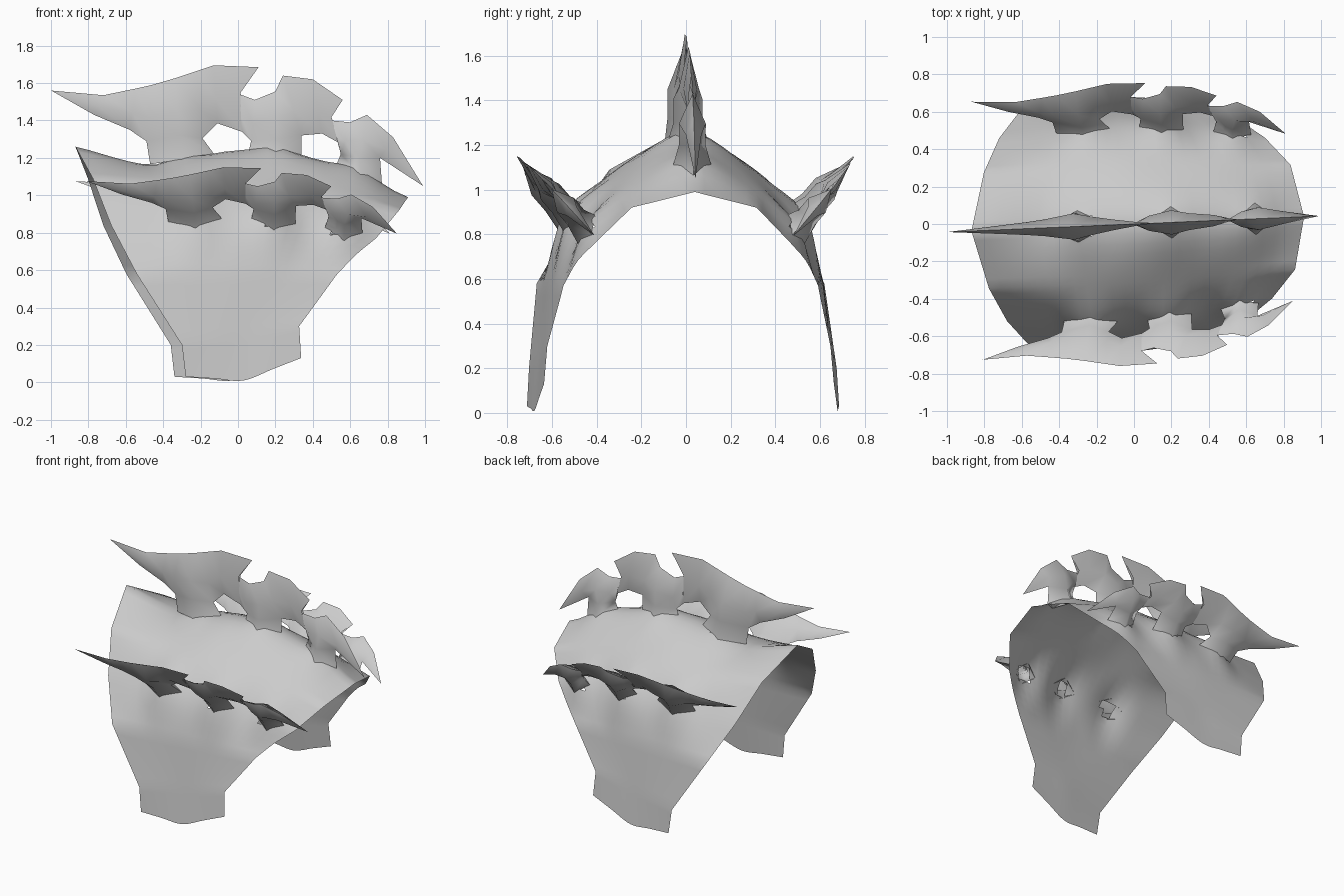
import bpy, bmesh, math
from mathutils import Vector
from mathutils.bvhtree import BVHTree

if "Cube" in bpy.data.objects:
    bpy.data.objects.remove(bpy.data.objects["Cube"])

TURN = 0.043  # slight yaw of the whole piece

mat = bpy.data.materials.new("pale_grey")
mat.diffuse_color = (0.6, 0.6, 0.6, 1)
mat.use_nodes = True
mat.node_tree.nodes["Principled BSDF"].inputs["Base Color"].default_value = mat.diffuse_color


def finish(bm, name):
    me = bpy.data.meshes.new(name)
    bm.to_mesh(me)
    bm.free()
    ob = bpy.data.objects.new(name, me)
    bpy.context.collection.objects.link(ob)
    me.materials.append(mat)
    ob.rotation_euler.z = TURN
    bpy.ops.object.select_all(action='DESELECT')
    ob.select_set(True)
    bpy.context.view_layer.objects.active = ob
    bpy.ops.object.shade_smooth_by_angle(angle=math.radians(85))


# Shell outline from the crown down one flank: left edge, middle, right edge
LEFT = [(-.87, 0, 1.26), (-.79, .31, 1.09), (-.70, .49, .84),
        (-.57, .645, .58), (-.33, .69, .20), (-.31, .70, .03)]
MIDDLE = [(0, 1.24), (.31, 1.09), (.52, .86), (.615, .58), (.655, .25), (.68, .01)]
RIGHT = [(.91, 0, .99), (.85, .28, .92), (.72, .43, .77),
         (.50, .57, .57), (.30, .635, .30), (.31, .65, .13)]


def row(i):
    k = abs(i)
    a, m, b = Vector(LEFT[k]), Vector((0, *MIDDLE[k])), Vector(RIGHT[k])
    p, q = a.lerp(m, .5), m.lerp(b, .52)
    crown = max(0, 1 - m.y / .6)
    p.z -= .09 * crown ** 2  # dip ahead of the flared rim
    q.z += .07 * crown
    pts = [a, p, m, q, b]
    for v in pts:
        v.y *= 1 if i >= 0 else -1
    return pts


def spline(p, i, f):
    """Smooth interpolation through control points p in span i."""
    a, b = p[i], p[i + 1]
    m0 = (b - p[i - 1]) / 2 if i > 0 else b - a
    m1 = (p[i + 2] - a) / 2 if i + 2 < len(p) else b - a
    return (a * (2*f**3 - 3*f*f + 1) + m0 * (f**3 - 2*f*f + f)
            + b * (3*f*f - 2*f**3) + m1 * (f**3 - f*f))


def frame(side):
    """Placement of a crest: (x, height, thickness) to space."""
    if side == 0:
        return lambda x, h, t: Vector((x, t, h))

    def place(x, h, t):
        d = (h - 1.695) * .73
        return Vector((x * .84, side * (.755 + d * .655 + t * .63), 1.15 + d * .755 - t * .55))
    return place


# Legs of each crest: (centre x, half width)
LEGS = [(-.30, .17), (.20, .14), (.65, .12)]
N = 6
strips = [row(i) for i in range(-5, 6)]
grid = []
for r in range(10):
    for k in range(N + (r == 9)):
        f = k / N
        ctrl = []
        for c in range(5):
            col = [s[c] for s in strips]
            straight = r in (0, 1, 8, 9) or c in (0, 4)  # angular rims
            ctrl.append(col[r].lerp(col[r + 1], f) if straight else spline(col, r, f))
        grid.append([spline(ctrl, j // N, (j % N) / N) if j < 4 * N else ctrl[4]
                     for j in range(4 * N + 1)])

# Pull the shell outward around every leg
for side in (0, 1, -1):
    P = frame(side)
    up = (P(0, 2, 0) - P(0, 1, 0)).normalized()
    for cx, w in LEGS:
        foot = P(cx, 1.2 if cx < .5 else 1.12, 0)
        for line in grid:
            for p in line:
                d = p - foot
                flat = d - up * d.dot(up)
                e = math.hypot(flat.x / .18, flat.yz.length / .27)
                if e < 1 and d.length < .35:
                    p += up * (.06 if side else .045) * (1 - e) ** 1.5

bm = bmesh.new()
vs = [[bm.verts.new(p) for p in line] for line in grid]
for a, b in zip(vs, vs[1:]):
    for j in range(4 * N):
        bm.faces.new((a[j], a[j + 1], b[j + 1], b[j]))
bm.normal_update()
tree = BVHTree.FromBMesh(bm)

# Open the shell beneath the hollow legs
doomed = set()
for side in (0, 1, -1):
    P = frame(side)
    o = P(0, 1.2, 0)
    up = (P(0, 2, 0) - P(0, 1, 0)).normalized()
    across = Vector((1, 0, 0)).cross(up)
    for f in bm.faces:
        c = f.calc_center_median()
        if abs((c - o).dot(up)) < .2:
            for cx, w in LEGS:
                if abs(c.x - P(cx, 1.2, 0).x) / w + abs((c - o).dot(across)) / .08 < .6:
                    doomed.add(f)
bmesh.ops.delete(bm, geom=list(doomed), context='FACES')
finish(bm, "shell")

# Crest columns: upper edge x, height, lower edge x, height, half thickness
FRONT_BLADE = [(-1, 1.56, -1, 1.56, 0), (-.72, 1.535, -.77, 1.43, .02),
               (-.55, 1.57, -.58, 1.35, .035), (-.46, 1.59, -.49, 1.29, .045),
               (-.34, 1.625, -.31, 1.32, .07), (-.22, 1.665, -.19, 1.305, .045),
               (-.13, 1.695, -.11, 1.385, .03), (.11, 1.685, .02, 1.34, .01)]
MIDDLE_BLADE = [(.01, 1.54, .02, 1.34, .01), (.09, 1.51, .07, 1.29, .04),
                (.20, 1.555, .2, 1.3, .065), (.24, 1.64, .34, 1.32, .045),
                (.40, 1.62, .45, 1.33, .03), (.56, 1.51, .54, 1.28, .01)]
REAR_BLADE = [(.50, 1.40, .54, 1.28, .012), (.60, 1.39, .55, 1.22, .04),
              (.69, 1.43, .65, 1.2, .06), (.83, 1.31, .76, 1.2, .035),
              (.99, 1.05, .99, 1.05, 0)]
BLADES = [(FRONT_BLADE, 4), (MIDDLE_BLADE, 2), (REAR_BLADE, 2)]  # leg column


def crest(side, name):
    P = frame(side)
    down = (P(0, 1, 0) - P(0, 2, 0)).normalized()
    bm = bmesh.new()
    for (blade, k), (cx, w) in zip(BLADES, LEGS):
        for s in (1, -1):
            cols = []
            for i, (xt, ht, xb, hb, t) in enumerate(blade):
                xr, hr = xb + (xt - xb) * .45, hb + (ht - hb) * .42
                if i == len(blade) - 1 and t > 0:  # notch behind the hooked end
                    xr, hr = xb - (.008 if xb < .1 else .04), hb + (ht - hb) * .6
                cols.append([P(xt, ht, 0), P(xr, hr, s * t), P(xb, hb, s * t if i == k else 0)])
            # each leg flares down onto the shell
            for i, fx, t in ((k - 1, cx - w, 0), (k, cx, .085), (k + 1, cx + w, 0)):
                hit = tree.ray_cast(P(fx, 1.5, s * t), down)[0]
                cols[i].append(hit if hit else P(fx, 1.1, s * t))
            for a, b in zip(cols, cols[1:]):
                for r in range(min(len(a), len(b)) - 1):
                    bm.faces.new([bm.verts.new(p) for p in (a[r], b[r], b[r + 1], a[r + 1])])
    bmesh.ops.remove_doubles(bm, verts=bm.verts, dist=.0008)
    bmesh.ops.dissolve_degenerate(bm, edges=bm.edges, dist=.0001)
    bmesh.ops.recalc_face_normals(bm, faces=bm.faces)
    finish(bm, name)


crest(0, "top_crest")
crest(-1, "front_crest")
crest(1, "back_crest")
